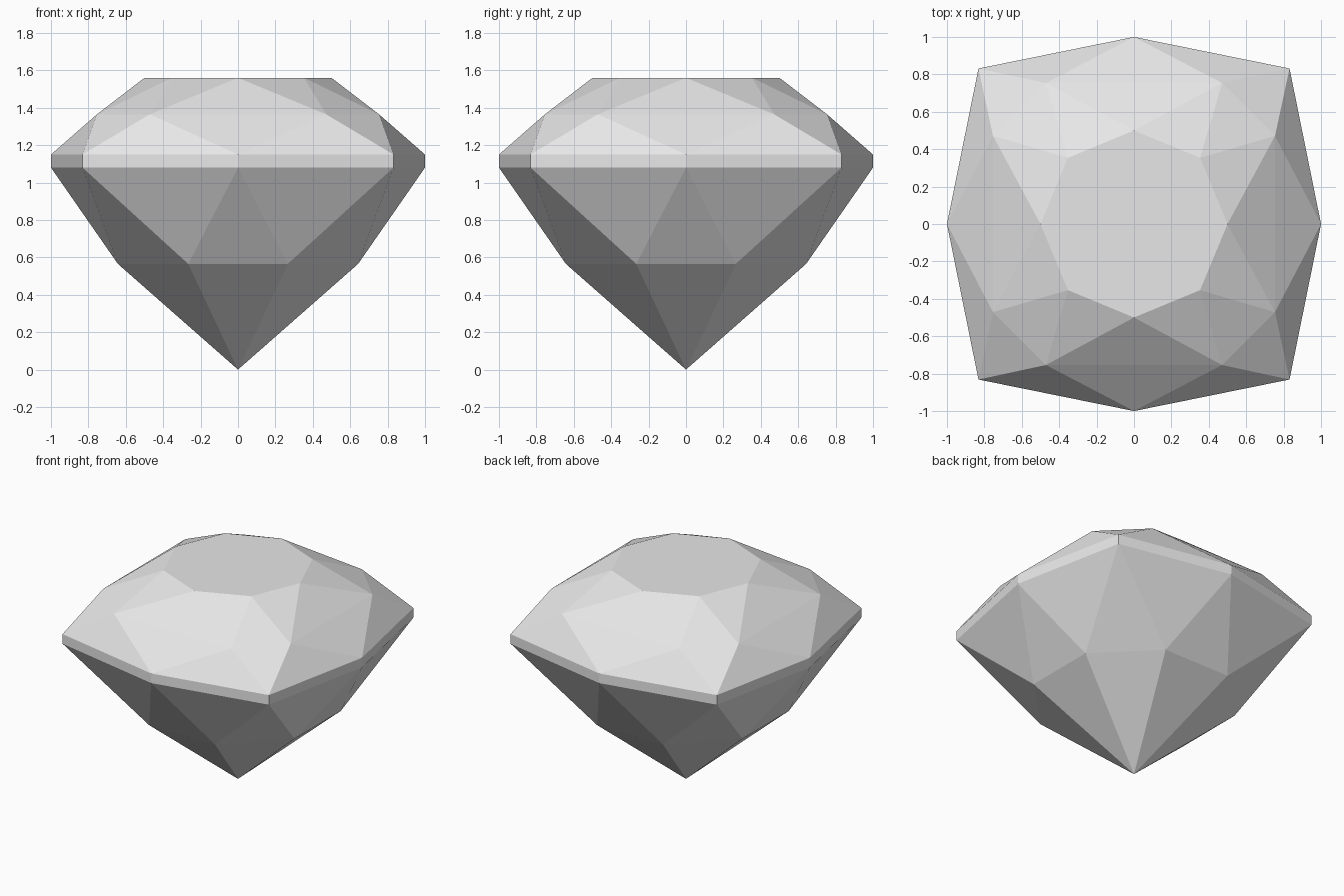
import bpy, bmesh
from math import sin, cos, radians

cube = bpy.data.objects.get("Cube")
if cube:
    bpy.data.objects.remove(cube, do_unlink=True)

SIDES = 8
STEP = 360 / SIDES


def make_material(name, colour):
    mat = bpy.data.materials.new(name)
    mat.use_nodes = True
    mat.diffuse_color = colour
    mat.node_tree.nodes["Principled BSDF"].inputs["Base Color"].default_value = colour
    return mat


def ring(bm, z, radius_even, radius_odd, offset_even=0, offset_odd=0):
    """Ring of eight vertices; even and odd ones may differ in radius and angle."""
    verts = []
    for k in range(SIDES):
        r, off = (radius_odd, offset_odd) if k % 2 else (radius_even, offset_even)
        a = radians(k * STEP + off)
        verts.append(bm.verts.new((r * cos(a), r * sin(a), z)))
    return verts


bm = bmesh.new()
# Rings from the tip up; crown facets are drawn towards the diagonals
tip = bm.verts.new((0, 0, 0))
pavilion = ring(bm, 0.565, 0.695, 0.695, STEP / 2, STEP / 2)
girdle_low = ring(bm, 1.08, 1.0, 1.176)
girdle_top = ring(bm, 1.15, 1.0, 1.176)
crown = ring(bm, 1.365, 0.889, 0.889, 32, 13)
table = ring(bm, 1.56, 0.5, 0.5)

for k in range(SIDES):
    n, p = (k + 1) % SIDES, k - 1
    # Pavilion: kites split across the middle, with triangles between
    bm.faces.new((tip, pavilion[k], pavilion[p]))
    bm.faces.new((pavilion[p], pavilion[k], girdle_low[k]))
    bm.faces.new((girdle_low[k], pavilion[k], girdle_low[n]))
    # Girdle band
    bm.faces.new((girdle_low[k], girdle_low[n], girdle_top[n], girdle_top[k]))
    # Crown: lower triangles, split kites and star triangles
    bm.faces.new((girdle_top[k], girdle_top[n], crown[k]))
    bm.faces.new((crown[p], girdle_top[k], crown[k]))
    bm.faces.new((crown[p], crown[k], table[k]))
    bm.faces.new((table[k], crown[k], table[n]))
# Flat table on top
bm.faces.new(table)
bmesh.ops.recalc_face_normals(bm, faces=bm.faces)

mesh = bpy.data.meshes.new("cut_gem")
bm.to_mesh(mesh)
bm.free()
mesh.materials.append(make_material("pale grey", (0.8, 0.8, 0.8, 1)))
gem = bpy.data.objects.new("cut_gem", mesh)
bpy.context.collection.objects.link(gem)
